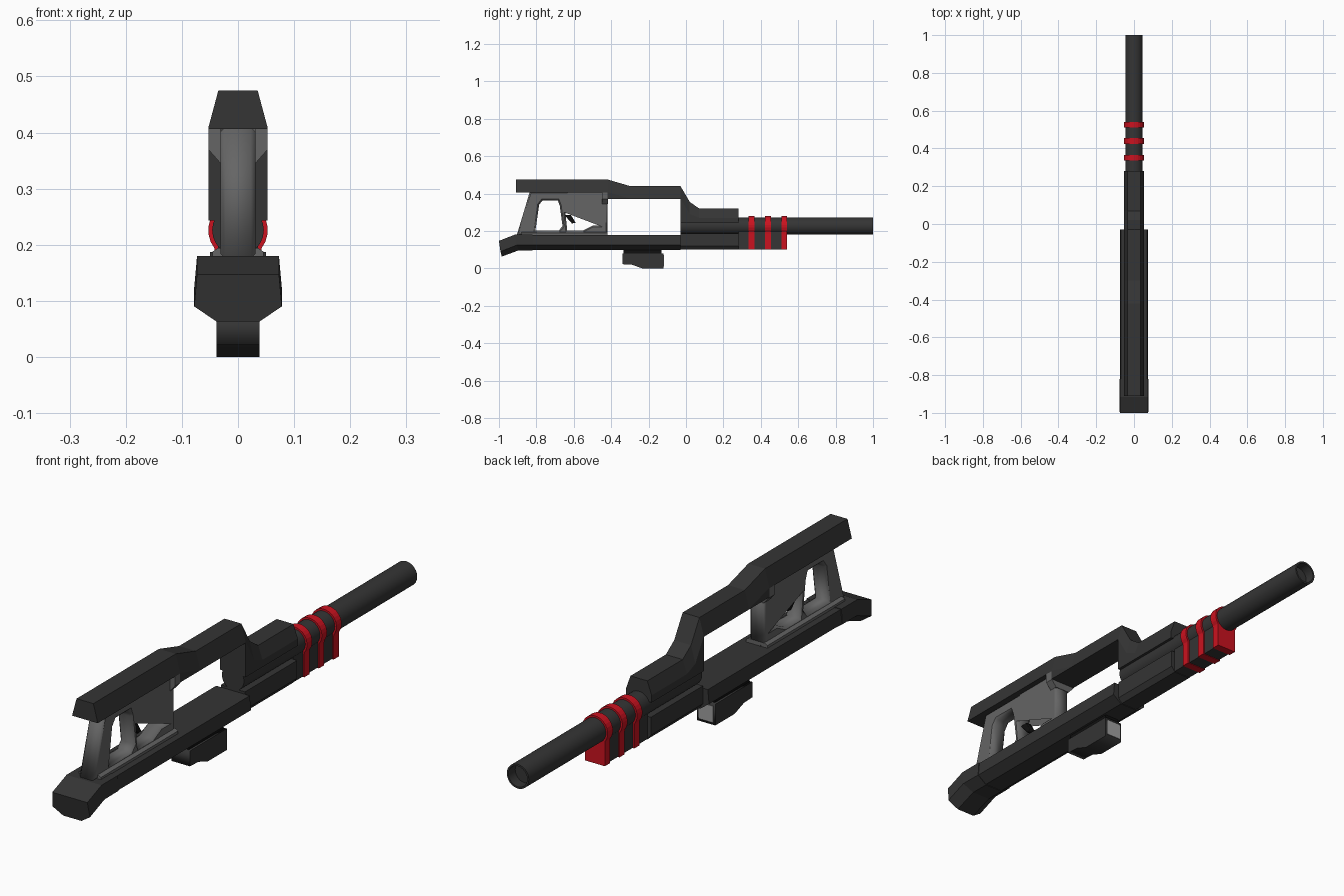
import bpy, bmesh, math
from mathutils import Matrix

if "Cube" in bpy.data.objects:
    bpy.data.objects.remove(bpy.data.objects["Cube"])


def material(name, rgb):
    m = bpy.data.materials.new(name)
    m.diffuse_color = (*rgb, 1)
    m.use_nodes = True
    m.node_tree.nodes["Principled BSDF"].inputs["Base Color"].default_value = m.diffuse_color
    return m


DARK = material("dark_metal", (0.035, 0.035, 0.035))
MID = material("mid_grey", (0.13, 0.13, 0.13))
RED = material("red", (0.6, 0.006, 0.014))
BLACK = material("black", (0.005, 0.005, 0.005))
LIGHT = material("light_grey", (0.35, 0.35, 0.35))


def finish(name, bm, mat):
    bmesh.ops.recalc_face_normals(bm, faces=bm.faces)
    me = bpy.data.meshes.new(name)
    bm.to_mesh(me)
    bm.free()
    me.materials.append(mat)
    ob = bpy.data.objects.new(name, me)
    bpy.context.collection.objects.link(ob)
    return ob


def loft(name, sections, mat):
    """Each section lists (half width, y, z) from top to bottom; mirrored in x."""
    bm = bmesh.new()
    rings = []
    for half in sections:
        pts = list(half) + [(-x, y, z) for x, y, z in reversed(half)]
        rings.append([bm.verts.new(p) for p in pts])
    n = len(rings[0])
    for a, b in zip(rings, rings[1:]):
        for i in range(n):
            j = (i + 1) % n
            bm.faces.new((a[i], a[j], b[j], b[i]))
    bm.faces.new(rings[0])
    bm.faces.new(rings[-1])
    return finish(name, bm, mat)


def prism(name, half, y0, y1, mat):
    """Half outline (x, z) extruded along y."""
    return loft(name, [[(x, y, z) for x, z in half] for y in (y0, y1)], mat)


def side_plate(name, loops, half_width, chamfer, mat):
    """Side outline (y, z), later loops are holes, with chamfered edges."""
    cu = bpy.data.curves.new(name, 'CURVE')
    cu.dimensions, cu.fill_mode = '2D', 'BOTH'
    cu.extrude = half_width - chamfer
    cu.bevel_depth, cu.offset, cu.bevel_resolution = chamfer, -chamfer, 0
    for loop in loops:
        s = cu.splines.new('POLY')
        s.points.add(len(loop) - 1)
        for p, (y, z) in zip(s.points, loop):
            p.co = (y, z, 0, 1)
        s.use_cyclic_u = True
    cu.materials.append(mat)
    ob = bpy.data.objects.new(name, cu)
    bpy.context.collection.objects.link(ob)
    ob.matrix_world = Matrix(((0, 0, 1, 0), (1, 0, 0, 0), (0, 1, 0, 0), (0, 0, 0, 1)))
    bpy.ops.object.select_all(action='DESELECT')
    bpy.context.view_layer.objects.active = ob
    ob.select_set(True)
    bpy.ops.object.convert(target='MESH')
    return ob


# Top rail sweeping down into the upper fore block: (y, top, shoulder, bottom)
rail = [(-0.91, 0.475, 0.408, 0.406), (-0.42, 0.475, 0.408, 0.406),
        (-0.42, 0.475, 0.408, 0.372), (-0.30, 0.44, 0.374, 0.372),
        (-0.03, 0.44, 0.374, 0.372), (-0.03, 0.44, 0.374, 0.243),
        (0.02, 0.355, 0.29, 0.243), (0.07, 0.32, 0.27, 0.243),
        (0.28, 0.32, 0.27, 0.243)]
loft("top_rail", [[(0.035, y, t), (0.053, y, s), (0.053, y, b)]
                  for y, t, s, b in rail], DARK)

# Lower body, and the flared butt bent downwards at its rear
body = [(0.070, 0.178), (0.075, 0.125), (0.038, 0.098)]
prism("lower_body", body, -0.83, -0.03, DARK)
loft("butt", [[(0.073, -1.0, 0.147), (0.078, -0.992, 0.09), (0.038, -0.985, 0.063)],
              [(0.073, -0.915, 0.180), (0.078, -0.905, 0.124), (0.038, -0.895, 0.096)],
              [(0.073, -0.82, 0.180), (0.077, -0.82, 0.124), (0.038, -0.82, 0.096)]], DARK)

# Lower fore block and narrow guard below the barrel
prism("lower_fore_block", [(0.05, 0.187), (0.05, 0.12), (0.035, 0.10)], -0.03, 0.28, DARK)
prism("barrel_guard", [(0.036, 0.2), (0.036, 0.102)], 0.28, 0.52, DARK)

# Barrel with a recessed muzzle, turned from a (radius, y) profile
bm = bmesh.new()
SIDES, CZ = 24, 0.226
rings = []
for r, y in [(0.046, -0.03), (0.046, 1.0), (0.039, 1.0), (0.039, 0.96)]:
    rings.append([bm.verts.new((r * math.cos(i * math.tau / SIDES), y,
                                CZ + r * math.sin(i * math.tau / SIDES)))
                  for i in range(SIDES)])
for a, b in zip(rings, rings[1:]):
    for i in range(SIDES):
        j = (i + 1) % SIDES
        bm.faces.new((a[i], a[j], b[j], b[i]))
bm.faces.new(rings[0])
bm.faces.new(rings[-1])
barrel = finish("barrel", bm, DARK)
bpy.ops.object.select_all(action='DESELECT')
bpy.context.view_layer.objects.active = barrel
barrel.select_set(True)
bpy.ops.object.shade_smooth_by_angle(angle=math.radians(35))

# Three red clamps arching over barrel and guard
arch = [(0.053 * math.cos(math.radians(a)), CZ + 0.053 * math.sin(math.radians(a)))
        for a in range(82, -40, -15)]
for k, y in enumerate((0.335, 0.423, 0.510)):
    prism(f"clamp_{k + 1}", arch + [(0.041, 0.185), (0.041, 0.10)], y, y + 0.031, RED)

# Grip frame with hand opening and trigger opening
side_plate("grip_frame", [
    [(-0.905, 0.176), (-0.835, 0.41), (-0.42, 0.41), (-0.42, 0.176)],
    [(-0.805, 0.203), (-0.785, 0.34), (-0.768, 0.362), (-0.685, 0.362),
     (-0.675, 0.335), (-0.66, 0.225), (-0.68, 0.203)],
    [(-0.635, 0.203), (-0.645, 0.30), (-0.625, 0.405), (-0.45, 0.405),
     (-0.45, 0.228), (-0.50, 0.228), (-0.55, 0.203)]], 0.031, 0.008, MID)
prism("grip_base", [(0.036, 0.194), (0.045, 0.188), (0.045, 0.176)], -0.88, -0.42, MID)
prism("front_post_flare", [(0.053, 0.407), (0.053, 0.37), (0.031, 0.345)],
      -0.45, -0.418, MID)
side_plate("trigger", [[(-0.65, 0.285), (-0.615, 0.285), (-0.59, 0.243), (-0.61, 0.24)]],
           0.012, 0.002, BLACK)

# Under-slung pod with its mount and front lens
side_plate("pod", [[(-0.34, 0.08), (-0.34, 0.022), (-0.29, 0.02), (-0.235, 0.0),
                    (-0.12, 0.0), (-0.12, 0.08)]], 0.038, 0.0, DARK)
prism("pod_mount", [(0.03, 0.105), (0.03, 0.075)], -0.335, -0.13, BLACK)
prism("pod_lens", [(0.03, 0.071), (0.03, 0.009)], -0.13, -0.118, LIGHT)
